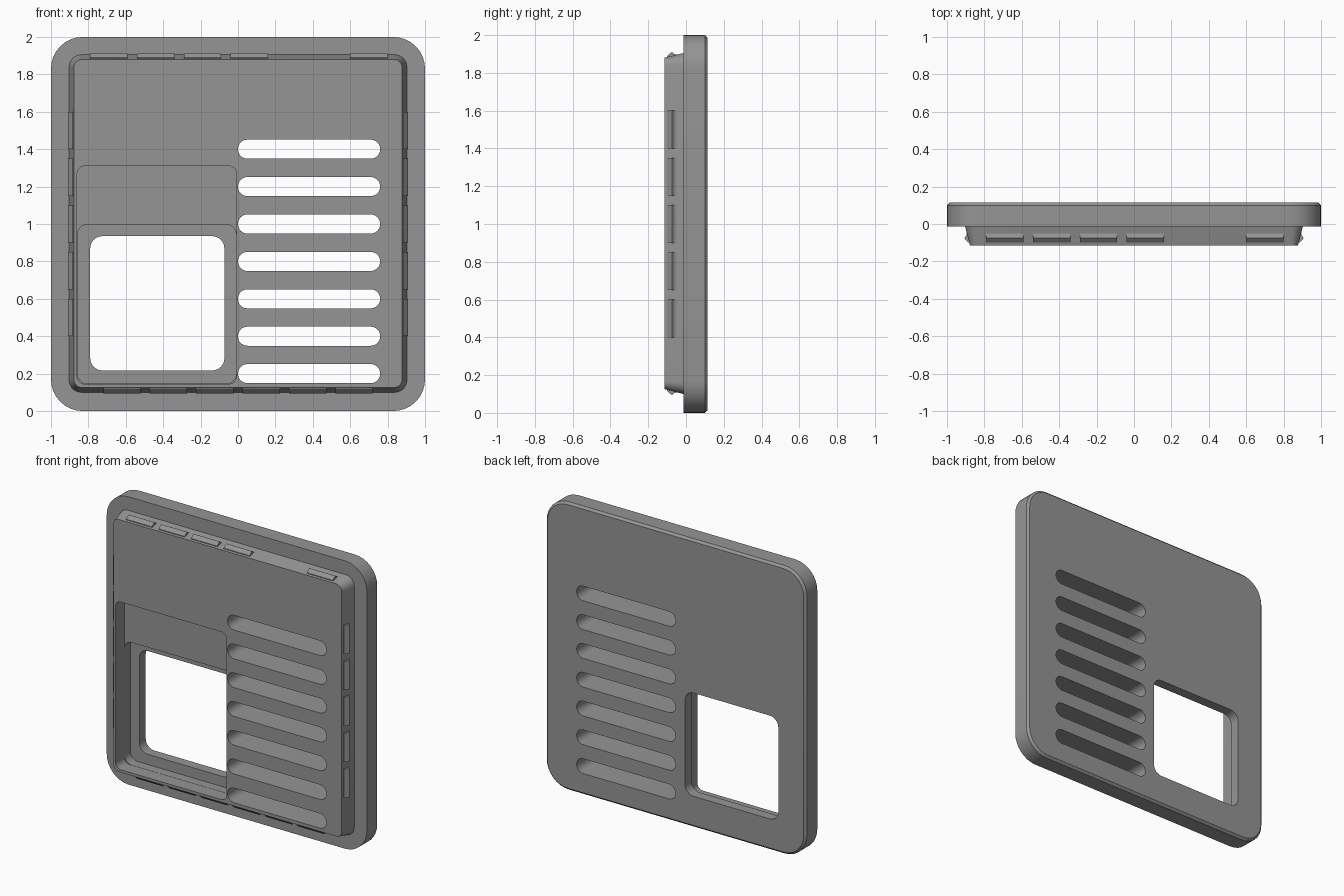
import bpy, bmesh, math

if "Cube" in bpy.data.objects:
    bpy.data.objects.remove(bpy.data.objects["Cube"])

grey = bpy.data.materials.new("mid grey")
grey.diffuse_color = (0.30, 0.30, 0.30, 1)
grey.use_nodes = True
grey.node_tree.nodes["Principled BSDF"].inputs["Base Color"].default_value = grey.diffuse_color


def rounded_ring(bm, x0, x1, z0, z1, r, y, seg=8):
    """Rounded rectangle of vertices in the plane at depth y."""
    corners = [(x1 - r, z1 - r, 0), (x0 + r, z1 - r, 90),
               (x0 + r, z0 + r, 180), (x1 - r, z0 + r, 270)]
    ring = []
    for cx, cz, start in corners:
        for i in range(seg + 1):
            a = math.radians(start + 90 * i / seg)
            ring.append(bm.verts.new((cx + r * math.cos(a), y, cz + r * math.sin(a))))
    return ring


def make_object(name, bm):
    bmesh.ops.recalc_face_normals(bm, faces=bm.faces)
    mesh = bpy.data.meshes.new(name)
    bm.to_mesh(mesh)
    bm.free()
    mesh.materials.append(grey)
    obj = bpy.data.objects.new(name, mesh)
    bpy.context.collection.objects.link(obj)
    return obj


def loft(name, sections):
    """Closed solid through rounded rectangles (x0, x1, z0, z1, radius, y)."""
    bm = bmesh.new()
    rings = [rounded_ring(bm, *s) for s in sections]
    n = len(rings[0])
    for a, b in zip(rings, rings[1:]):
        for i in range(n):
            j = (i + 1) % n
            bm.faces.new((a[i], a[j], b[j], b[i]))
    bm.faces.new(rings[0])
    bm.faces.new(rings[-1])
    return make_object(name, bm)


def cut(body, x0, x1, z0, z1, r, y0, y1):
    cutter = loft("cutter", [(x0, x1, z0, z1, r, y0), (x0, x1, z0, z1, r, y1)])
    cutter.hide_render = True
    mod = body.modifiers.new("cut", 'BOOLEAN')
    mod.operation, mod.solver, mod.object = 'DIFFERENCE', 'EXACT', cutter
    bpy.context.view_layer.objects.active = body
    bpy.ops.object.modifier_apply(modifier=mod.name)
    bpy.data.objects.remove(cutter, do_unlink=True)


# Panel: flange with bevelled back edge, and tapered raised block in front
panel = loft("panel", [
    (-0.985, 0.985, 0.015, 1.985, 0.155, 0.115),
    (-1, 1, 0, 2, 0.17, 0.10),
    (-1, 1, 0, 2, 0.17, -0.013),
    (-0.903, 0.903, 0.10, 1.905, 0.065, -0.013),
    (-0.877, 0.877, 0.126, 1.88, 0.042, -0.115),
])

# Stepped recess and window opening
cut(panel, -0.86, -0.008, 0.145, 1.31, 0.04, -0.3, -0.02)
cut(panel, -0.859, -0.009, 0.146, 0.997, 0.055, -0.3, 0.045)
cut(panel, -0.79, -0.073, 0.217, 0.935, 0.065, -0.3, 0.3)

# Vent slots
for k in range(7):
    z = 0.2 + 0.2 * k
    cut(panel, 0, 0.76, z - 0.051, z + 0.051, 0.0505, -0.3, 0.3)

bpy.ops.object.select_all(action='DESELECT')
panel.select_set(True)
bpy.context.view_layer.objects.active = panel
bpy.ops.object.shade_smooth_by_angle(angle=math.radians(30))


# Snap ridges: (outward offset, depth) profile swept along one block edge
PROFILE = [(-0.03, -0.10), (-0.004, -0.10), (0.007, -0.088), (0.018, -0.075),
           (0.007, -0.062), (0.004, -0.05), (-0.03, -0.05)]


def snap_ridges(name, starts, place):
    bm = bmesh.new()
    for s in starts:
        ends = [[bm.verts.new(place(t, o, y)) for o, y in PROFILE] for t in (s, s + 0.2)]
        n = len(PROFILE)
        for i in range(n):
            j = (i + 1) % n
            bm.faces.new((ends[0][i], ends[0][j], ends[1][j], ends[1][i]))
        for e in ends:
            bm.faces.new(e)
    return make_object(name, bm)


side = [0.4 + 0.25 * i for i in range(5)]
snap_ridges("right_snap_ridges", side, lambda t, o, y: (0.89 + o, y, t))
snap_ridges("left_snap_ridges", side, lambda t, o, y: (-0.89 - o, y, t))
snap_ridges("top_snap_ridges", [-0.79, -0.54, -0.29, -0.04, 0.6],
            lambda t, o, y: (t, y, 1.893 + o))
snap_ridges("bottom_snap_ridges", [-0.72 + 0.248 * i for i in range(6)],
            lambda t, o, y: (t, y, 0.112 - o))
